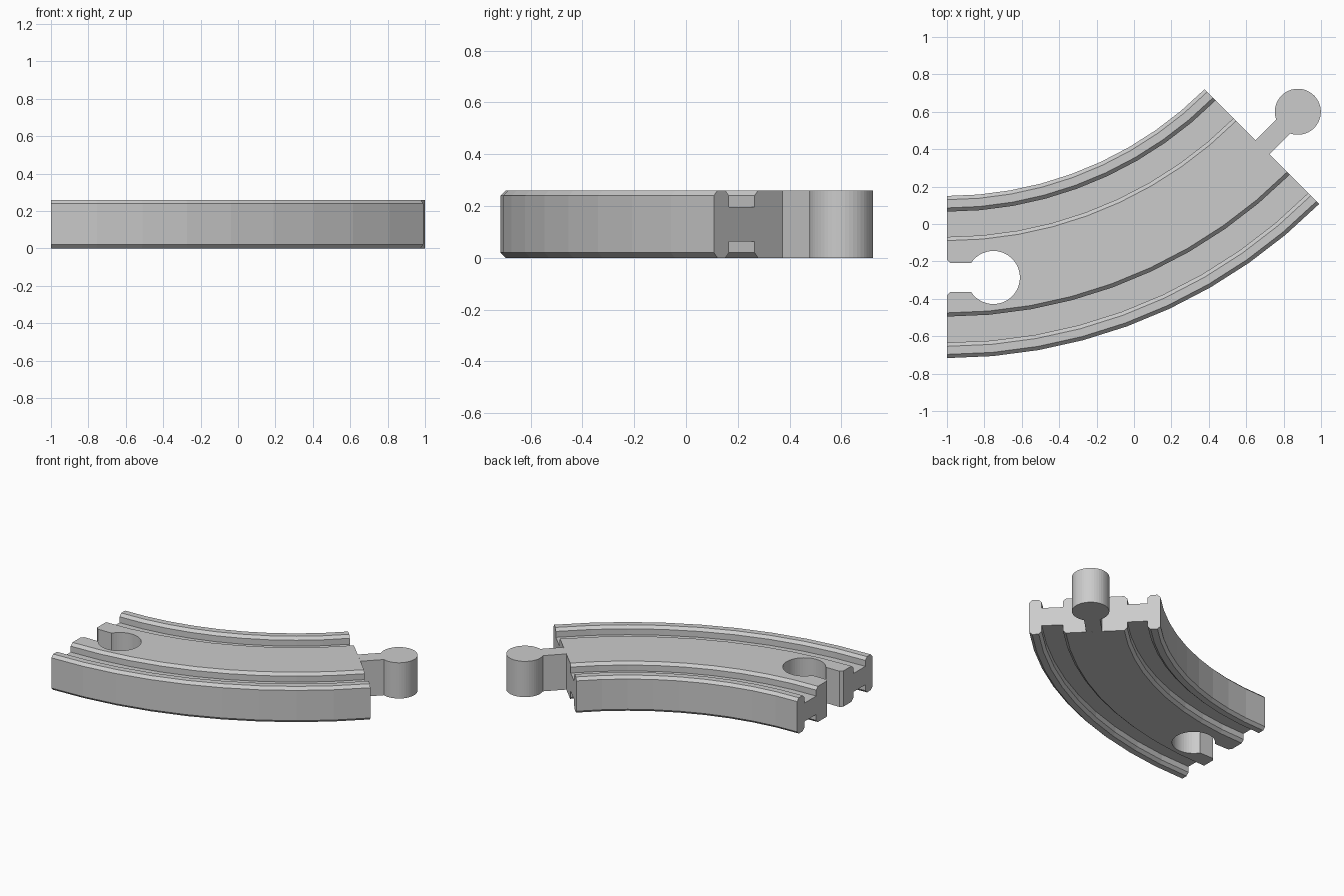
import bpy, bmesh
from math import sin, cos, pi, radians, asin
from mathutils import Vector

old = bpy.data.objects.get("Cube")
if old:
    bpy.data.objects.remove(old, do_unlink=True)

HEIGHT = 0.26
GROOVE = 0.063            # groove depth, top and bottom
BEVEL = 0.02
CENTRE = Vector((-1.0, 2.098))   # centre of the bend
OUTER = 2.815
SWEEP = radians(45)
STEPS = 9

grey = bpy.data.materials.new("grey plastic")
grey.use_nodes = True
colour = (0.6, 0.6, 0.6, 1)
grey.diffuse_color = colour
grey.node_tree.nodes["Principled BSDF"].inputs["Base Color"].default_value = colour


def finish(name, bm):
    bmesh.ops.recalc_face_normals(bm, faces=bm.faces)
    mesh = bpy.data.meshes.new(name)
    bm.to_mesh(mesh)
    bm.free()
    mesh.materials.append(grey)
    obj = bpy.data.objects.new(name, mesh)
    bpy.context.collection.objects.link(obj)
    return obj


def prism(name, outline, low, high):
    """Upright solid over a flat outline."""
    bm = bmesh.new()
    face = bm.faces.new([bm.verts.new((x, y, low)) for x, y in outline])
    extruded = bmesh.ops.extrude_face_region(bm, geom=[face])
    top = [v for v in extruded["geom"] if isinstance(v, bmesh.types.BMVert)]
    bmesh.ops.translate(bm, verts=top, vec=(0, 0, high - low))
    return finish(name, bm)


def key_outline(centre, angle, radius, half_neck, reach, flare=0.0, sides=40):
    """Round head with a straight neck leaving towards the angle."""
    gap = asin(half_neck / radius)
    pts = []
    for i in range(sides + 1):
        a = gap + (2 * pi - 2 * gap) * i / sides
        pts.append((radius * cos(a), radius * sin(a)))
    if flare:
        pts += [(reach - flare, -half_neck), (reach, -half_neck - flare),
                (reach + flare, -half_neck - flare), (reach + flare, half_neck + flare),
                (reach, half_neck + flare), (reach - flare, half_neck)]
    else:
        pts += [(reach, -half_neck), (reach, half_neck)]
    c, s = cos(angle), sin(angle)
    return [(centre[0] + x * c - y * s, centre[1] + x * s + y * c) for x, y in pts]


# Cross-section: three raised bands with bevelled edges, the same above and below
bands = [(0.0, 0.083), (0.222, 0.648), (0.783, 0.867)]
upper = []
for a, b in bands:
    if a > 0:
        upper.append((a, HEIGHT - GROOVE))
    upper += [(a, HEIGHT - BEVEL), (a + BEVEL, HEIGHT),
              (b - BEVEL, HEIGHT), (b, HEIGHT - BEVEL)]
    if b < bands[-1][1]:
        upper.append((b, HEIGHT - GROOVE))
section = upper + [(d, HEIGHT - z) for d, z in reversed(upper)]

# Curved track, the section swept round the bend
bm = bmesh.new()
rings = []
for i in range(STEPS + 1):
    t = SWEEP * i / STEPS
    rings.append([bm.verts.new((CENTRE.x + (OUTER - d) * sin(t),
                                CENTRE.y - (OUTER - d) * cos(t), z)) for d, z in section])
n = len(section)
for r0, r1 in zip(rings, rings[1:]):
    for j in range(n):
        k = (j + 1) % n
        bm.faces.new((r0[j], r0[k], r1[k], r1[j]))
for ring in (rings[0], rings[-1]):
    bm.faces.new(ring)
track = finish("curved_track", bm)

# Socket cut through the straight-facing end
cutter = prism("socket_cutter",
               key_outline((-0.752, -0.286), pi, 0.142, 0.077, 0.248, 0.018),
               -0.1, HEIGHT + 0.1)
cut = track.modifiers.new("socket", "BOOLEAN")
cut.operation = "DIFFERENCE"
cut.solver = "EXACT"
cut.object = cutter
bpy.context.view_layer.objects.active = track
bpy.ops.object.modifier_apply(modifier=cut.name)
bpy.data.objects.remove(cutter, do_unlink=True)

# Connector peg on the far end
prism("connector_peg",
      key_outline((0.876, 0.6), SWEEP + pi, 0.123, 0.053, 0.267),
      0.0, HEIGHT)
